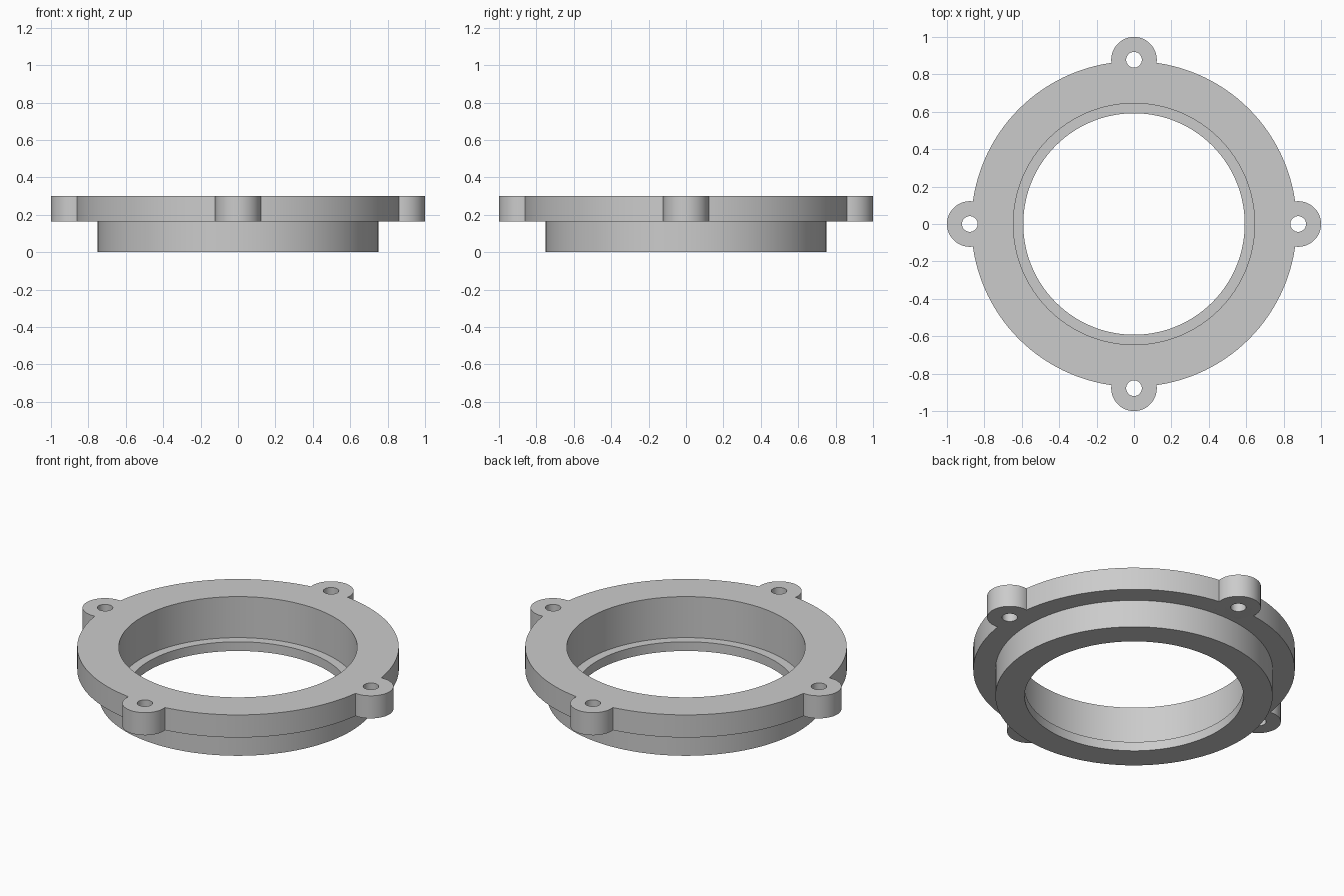
import bpy
import bmesh
from math import cos, sin, pi, radians

default = bpy.data.objects.get("Cube")
if default:
    bpy.data.objects.remove(default, do_unlink=True)

BODY_R, FLANGE_R, BORE_R, LIP_R = 0.75, 0.87, 0.645, 0.592
LIP_Z, FLANGE_Z, TOP_Z = 0.055, 0.165, 0.30
EAR_AT, EAR_R, HOLE_R = 0.878, 0.122, 0.042

grey = bpy.data.materials.new("plain grey")
grey.use_nodes = True
colour = (0.6, 0.6, 0.6, 1)
grey.diffuse_color = colour
grey.node_tree.nodes["Principled BSDF"].inputs["Base Color"].default_value = colour


def add_object(name, bm):
    bmesh.ops.recalc_face_normals(bm, faces=bm.faces)
    mesh = bpy.data.meshes.new(name)
    bm.to_mesh(mesh)
    bm.free()
    mesh.materials.append(grey)
    obj = bpy.data.objects.new(name, mesh)
    bpy.context.collection.objects.link(obj)
    return obj


def lathe(name, profile, steps):
    """Turn a closed (radius, height) profile around the z axis."""
    bm = bmesh.new()
    rings = [[bm.verts.new((r * cos(2 * pi * i / steps), r * sin(2 * pi * i / steps), z))
              for r, z in profile] for i in range(steps)]
    for i, ring in enumerate(rings):
        after = rings[(i + 1) % steps]
        for j in range(len(profile)):
            k = (j + 1) % len(profile)
            bm.faces.new((ring[j], after[j], after[k], ring[k]))
    return add_object(name, bm)


def four_posts(name, radius, bottom, top, steps):
    """One upright cylinder at each quarter of the flange."""
    bm = bmesh.new()
    for q in range(4):
        made = bmesh.ops.create_cone(bm, cap_ends=True, segments=steps, radius1=radius,
                                     radius2=radius, depth=top - bottom)
        move = (EAR_AT * cos(q * pi / 2), EAR_AT * sin(q * pi / 2), (top + bottom) / 2)
        bmesh.ops.translate(bm, verts=made["verts"], vec=move)
    return add_object(name, bm)


def combine(target, other, operation):
    mod = target.modifiers.new(operation.lower(), "BOOLEAN")
    mod.operation, mod.solver, mod.object = operation, "EXACT", other
    bpy.context.view_layer.objects.active = target
    bpy.ops.object.modifier_apply(modifier=mod.name)
    bpy.data.objects.remove(other, do_unlink=True)


# Stepped ring: lower collar, wide flange and a bore with a small lip
ring = lathe("mounting_ring", [
    (LIP_R, 0), (BODY_R, 0), (BODY_R, FLANGE_Z), (FLANGE_R, FLANGE_Z),
    (FLANGE_R, TOP_Z), (BORE_R, TOP_Z), (BORE_R, LIP_Z), (LIP_R, LIP_Z)], 128)

# Rounded screw ears joined to the flange, then drilled through
combine(ring, four_posts("screw_ears", EAR_R, FLANGE_Z, TOP_Z, 48), "UNION")
combine(ring, four_posts("screw_holes", HOLE_R, FLANGE_Z - 0.1, TOP_Z + 0.1, 32), "DIFFERENCE")

# Smooth walls with crisp rims
bpy.ops.object.select_all(action="DESELECT")
ring.select_set(True)
bpy.context.view_layer.objects.active = ring
bpy.ops.object.shade_smooth_by_angle(angle=radians(30))
